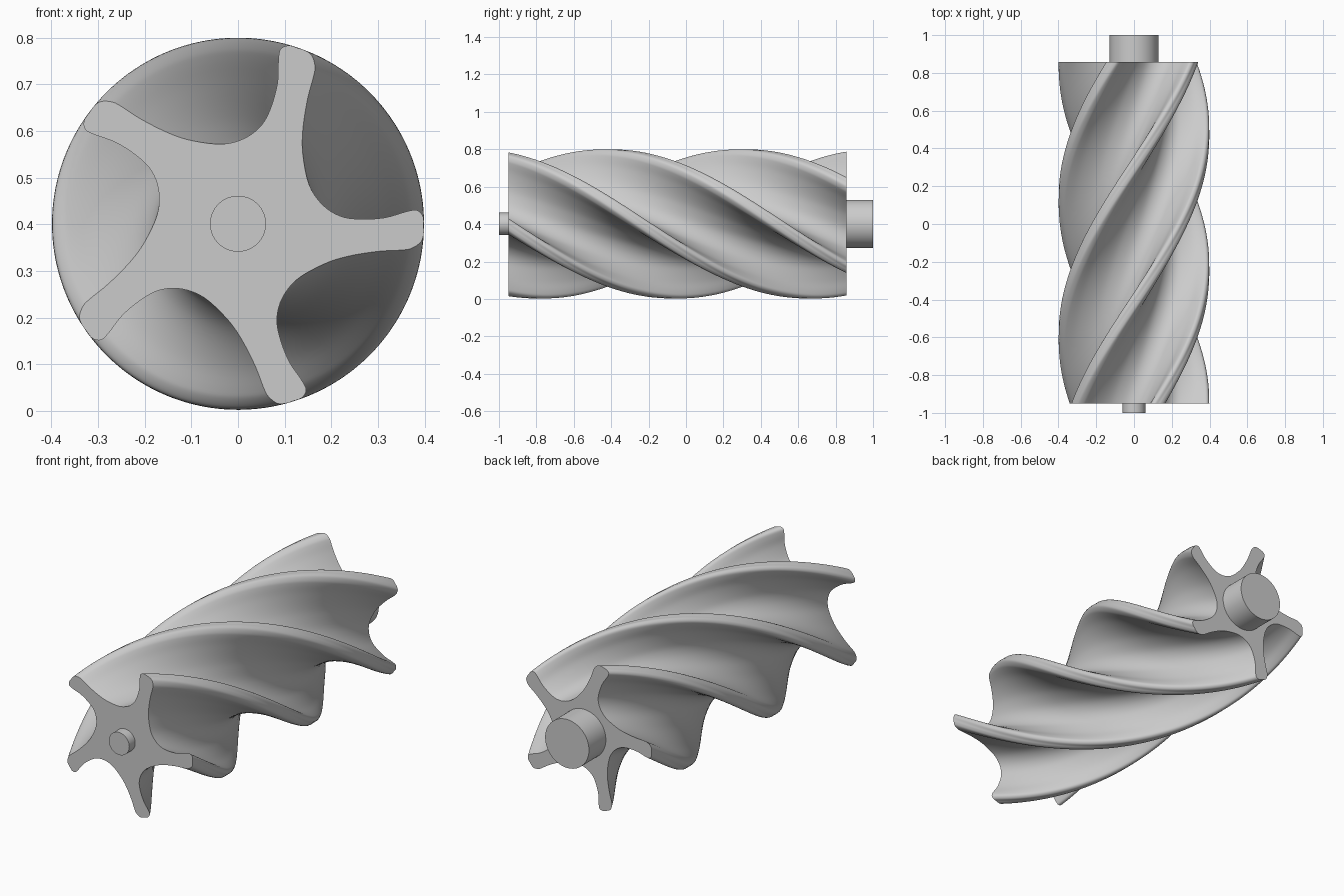
import bpy, bmesh, math
from mathutils import Vector

if "Cube" in bpy.data.objects:
    bpy.data.objects.remove(bpy.data.objects["Cube"])

LOBES, RINGS, SUB = 5, 120, 4
Y0, Y1, ZC = -0.95, 0.858, 0.401
TWIST = -math.pi

# One lobe tip and the flute next to it, relative to the axis (x, z)
PITCH = [(.398, -.005), (.397, .015), (.384, .029), (.36, .026), (.314, .013),
         (.261, .010), (.218, .017), (.18, .042), (.152, .085), (.139, .149),
         (.139, .202), (.149, .267), (.162, .316), (.165, .338), (.158, .361),
         (.143, .372)]


def rotate(p, a):
    c, s = math.cos(a), math.sin(a)
    return Vector((p[0] * c - p[1] * s, p[0] * s + p[1] * c))


def spline(pts):
    # closed Catmull-Rom curve
    out, n = [], len(pts)
    for i in range(n):
        a, b, c, d = (pts[(i + k) % n] for k in (-1, 0, 1, 2))
        for j in range(SUB):
            t = j / SUB
            out.append(0.5 * (2 * b + (c - a) * t + (2 * a - 5 * b + 4 * c - d) * t**2
                              + (3 * b - a - 3 * c + d) * t**3))
    return out


def finish(bm, name):
    bmesh.ops.recalc_face_normals(bm, faces=bm.faces)
    me = bpy.data.meshes.new(name)
    bm.to_mesh(me)
    bm.free()
    ob = bpy.data.objects.new(name, me)
    bpy.context.collection.objects.link(ob)
    bpy.ops.object.select_all(action='DESELECT')
    ob.select_set(True)
    bpy.context.view_layer.objects.active = ob
    bpy.ops.object.shade_smooth_by_angle(angle=math.radians(35))
    return ob


def extrude_twisted(name, profile, y0, y1, rings, twist):
    bm = bmesh.new()
    rows = []
    for r in range(rings + 1):
        t = r / rings
        row = []
        for p in profile:
            q = rotate(p, twist * t)
            row.append(bm.verts.new((q.x, y0 + (y1 - y0) * t, ZC + q.y)))
        rows.append(row)
    n = len(profile)
    for a, b in zip(rows, rows[1:]):
        for i in range(n):
            k = (i + 1) % n
            bm.faces.new((a[i], a[k], b[k], b[i]))
    bm.faces.new(rows[0])
    bm.faces.new(rows[-1])
    return finish(bm, name)


def circle(r, n=64):
    return [rotate((r, 0), 2 * math.pi * i / n) for i in range(n)]


# Twisted five-lobed rotor
star = [rotate(p, 2 * math.pi * k / LOBES) for k in range(LOBES) for p in PITCH]
extrude_twisted("screw_rotor", spline(star), Y0, Y1, RINGS, TWIST)

# Shaft stubs at both ends
extrude_twisted("front_shaft", circle(0.06), -1.0, Y0, 1, 0)
extrude_twisted("rear_shaft", circle(0.129), Y1, 1.0, 1, 0)
